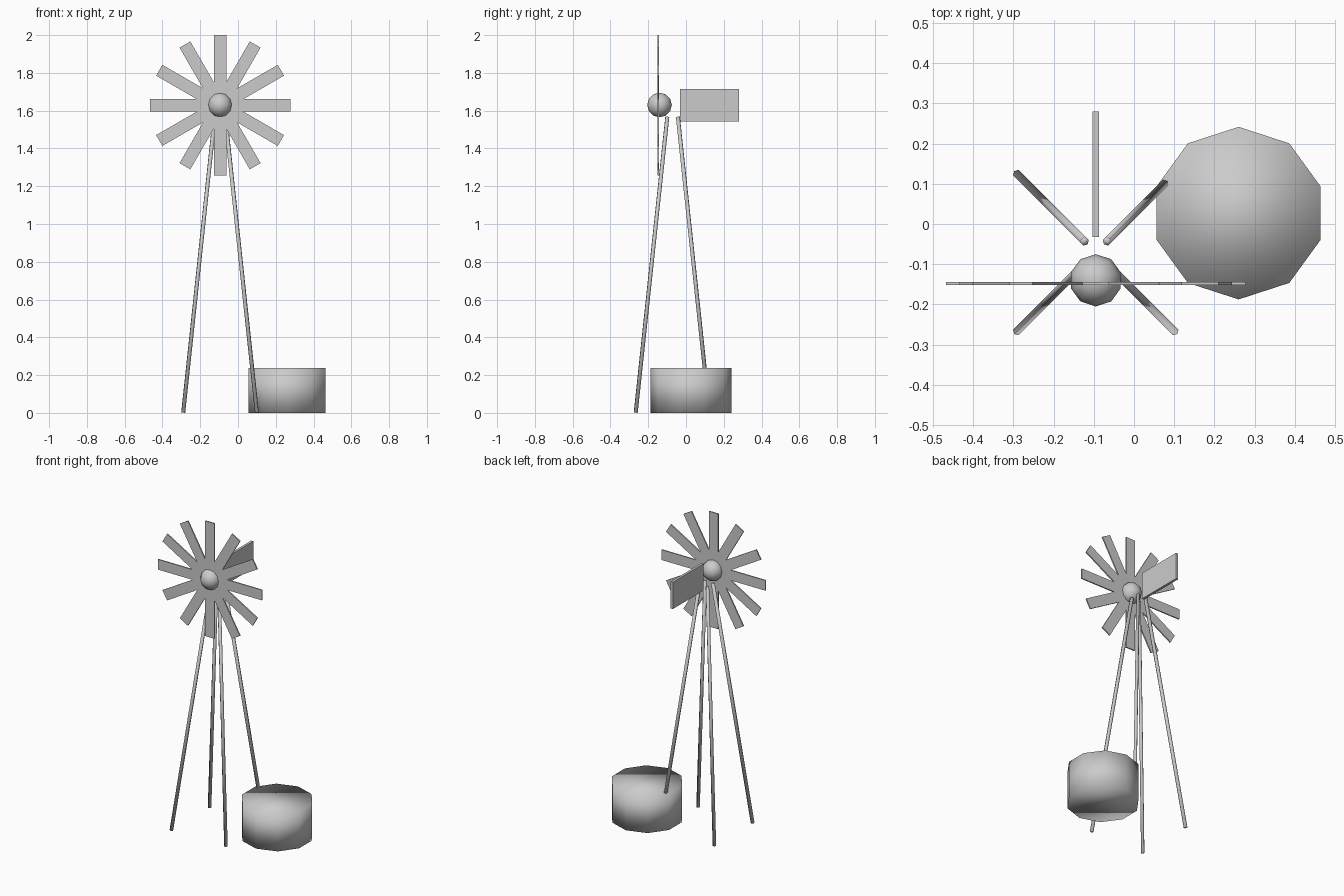
import bpy, bmesh
from math import sin, cos, pi
from mathutils import Vector, Matrix

if "Cube" in bpy.data.objects:
    bpy.data.objects.remove(bpy.data.objects["Cube"])

CX = -0.095                      # tower axis in x
ROTOR = Vector((CX, -0.148, 1.628))


def finish(bm, name, smooth=False):
    bmesh.ops.recalc_face_normals(bm, faces=bm.faces)
    for f in bm.faces:
        f.smooth = smooth
    me = bpy.data.meshes.new(name)
    bm.to_mesh(me)
    bm.free()
    ob = bpy.data.objects.new(name, me)
    bpy.context.collection.objects.link(ob)
    return ob


def strut(name, a, b, r, sides):
    a, b = Vector(a), Vector(b)
    d = b - a
    rot = d.to_track_quat('Z', 'Y').to_matrix().to_4x4()
    bm = bmesh.new()
    bmesh.ops.create_cone(bm, cap_ends=True, segments=sides, radius1=r, radius2=r,
                          depth=d.length, matrix=Matrix.Translation((a + b) / 2) @ rot)
    return finish(bm, name, True)


# Four splayed tower legs
for sx, nx in ((-1, "left"), (1, "right")):
    for sy, ny in ((-1, "front"), (1, "back")):
        strut(f"{ny}_{nx}_leg",
              (CX + sx * 0.195, -0.071 + sy * 0.195, 0.002),
              (CX + sx * 0.028, -0.071 + sy * 0.028, 1.567), 0.011, 6)

# Rotor: twelve flat blades joined at the centre, as one extruded outline
N, R, HALF, THICK = 12, 0.372, 0.033, 0.008
bm = bmesh.new()
outline = []
for i in range(N):
    a = 2 * pi * i / N
    for r, t in ((R, -HALF), (R, HALF), (HALF / sin(pi / N), None)):
        if t is None:
            p = (r * cos(a + pi / N), r * sin(a + pi / N))
        else:
            p = (r * cos(a) - t * sin(a), r * sin(a) + t * cos(a))
        outline.append(bm.verts.new(ROTOR + Vector((p[0], -THICK / 2, p[1]))))
face = bm.faces.new(outline)
ext = bmesh.ops.extrude_face_region(bm, geom=[face])
bmesh.ops.translate(bm, vec=(0, THICK, 0),
                    verts=[v for v in ext["geom"] if isinstance(v, bmesh.types.BMVert)])
finish(bm, "rotor_blades")

# Hub ball
bm = bmesh.new()
bmesh.ops.create_uvsphere(bm, u_segments=10, v_segments=6, radius=0.065,
                          matrix=Matrix.Translation((CX, -0.14, 1.63)))
finish(bm, "hub", True)

# Tail vane
bm = bmesh.new()
bmesh.ops.create_cube(bm, size=1, matrix=Matrix.Translation((CX, 0.124, 1.628))
                      @ Matrix.Diagonal((0.016, 0.312, 0.173, 1)))
finish(bm, "tail_vane")

# Ten-sided water tank
bm = bmesh.new()
bmesh.ops.create_cone(bm, cap_ends=True, segments=10, radius1=0.2145, radius2=0.2145,
                      depth=0.238, matrix=Matrix.Translation((0.26, 0.027, 0.119)))
finish(bm, "water_tank", True)
